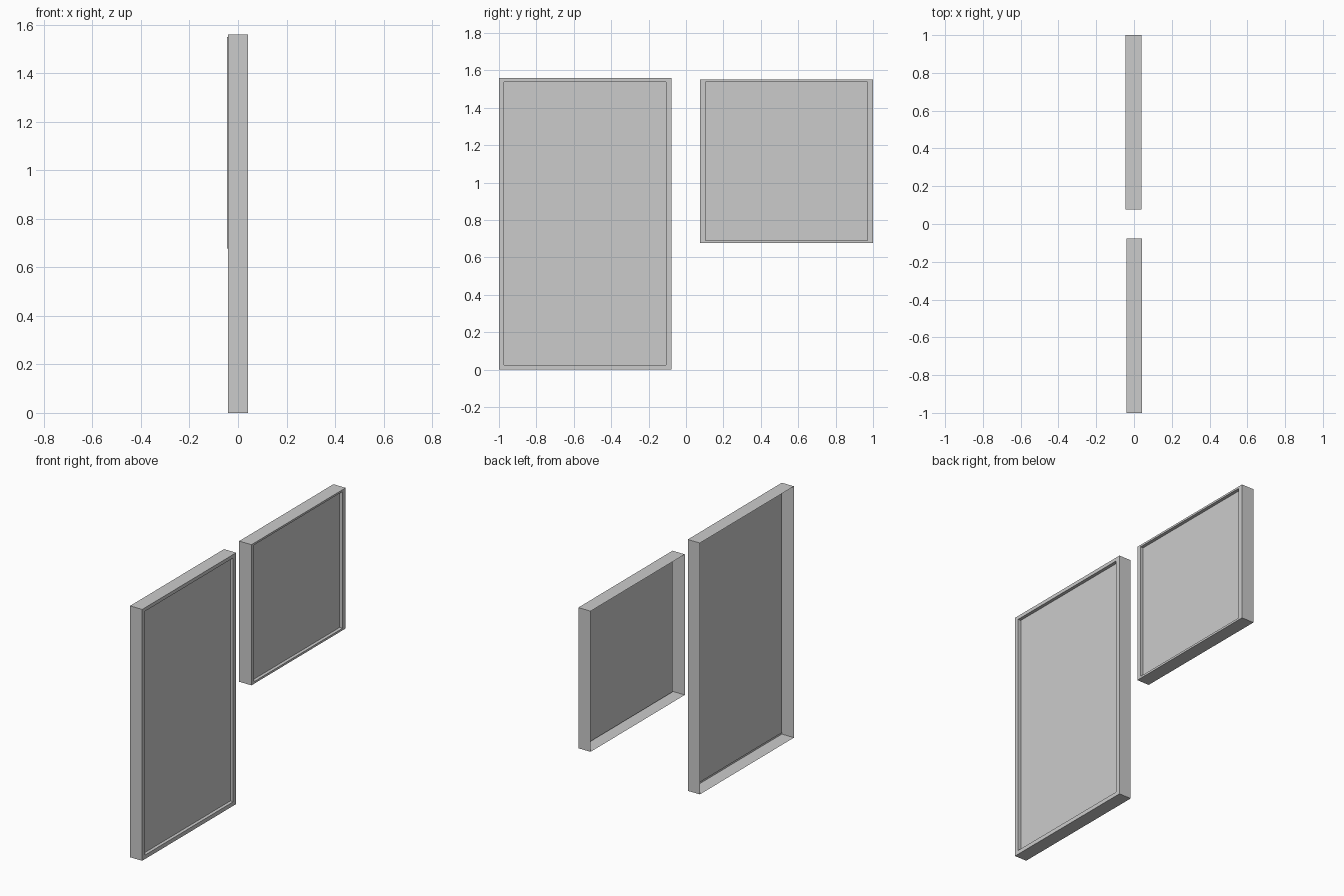
import bpy, bmesh

if "Cube" in bpy.data.objects:
    bpy.data.objects.remove(bpy.data.objects["Cube"])


def ring(bm, x, y0, y1, z0, z1):
    return [bm.verts.new((x, y, z)) for y, z in ((y0, z0), (y1, z0), (y1, z1), (y0, z1))]


def open_panel(name, xs, outer, inner):
    """Thin open-backed shell: side walls, front rim, recess walls and inset plate."""
    bm = bmesh.new()
    back, front, recess = xs
    loops = [ring(bm, back, *outer), ring(bm, front, *outer),
             ring(bm, front, *inner), ring(bm, recess, *inner)]
    for a, b in zip(loops, loops[1:]):
        for i in range(4):
            j = (i + 1) % 4
            bm.faces.new((a[i], a[j], b[j], b[i]))
    bm.faces.new(loops[-1])
    bm.normal_update()
    # Make the inset plate face outwards (+x), with the walls following
    if bm.faces[:][-1].normal.x < 0:
        bmesh.ops.reverse_faces(bm, faces=bm.faces[:])
    mesh = bpy.data.meshes.new(name)
    bm.to_mesh(mesh)
    bm.free()
    obj = bpy.data.objects.new(name, mesh)
    bpy.context.collection.objects.link(obj)
    return obj


# Tall panel on the -y side
open_panel("tall_panel", (-0.041, 0.042, 0.022),
           (-1.0, -0.078, 0.0, 1.56), (-0.973, -0.107, 0.025, 1.538))
# Short panel on the +y side
open_panel("short_panel", (-0.045, 0.039, 0.019),
           (0.076, 1.0, 0.677, 1.55), (0.103, 0.97, 0.69, 1.538))
